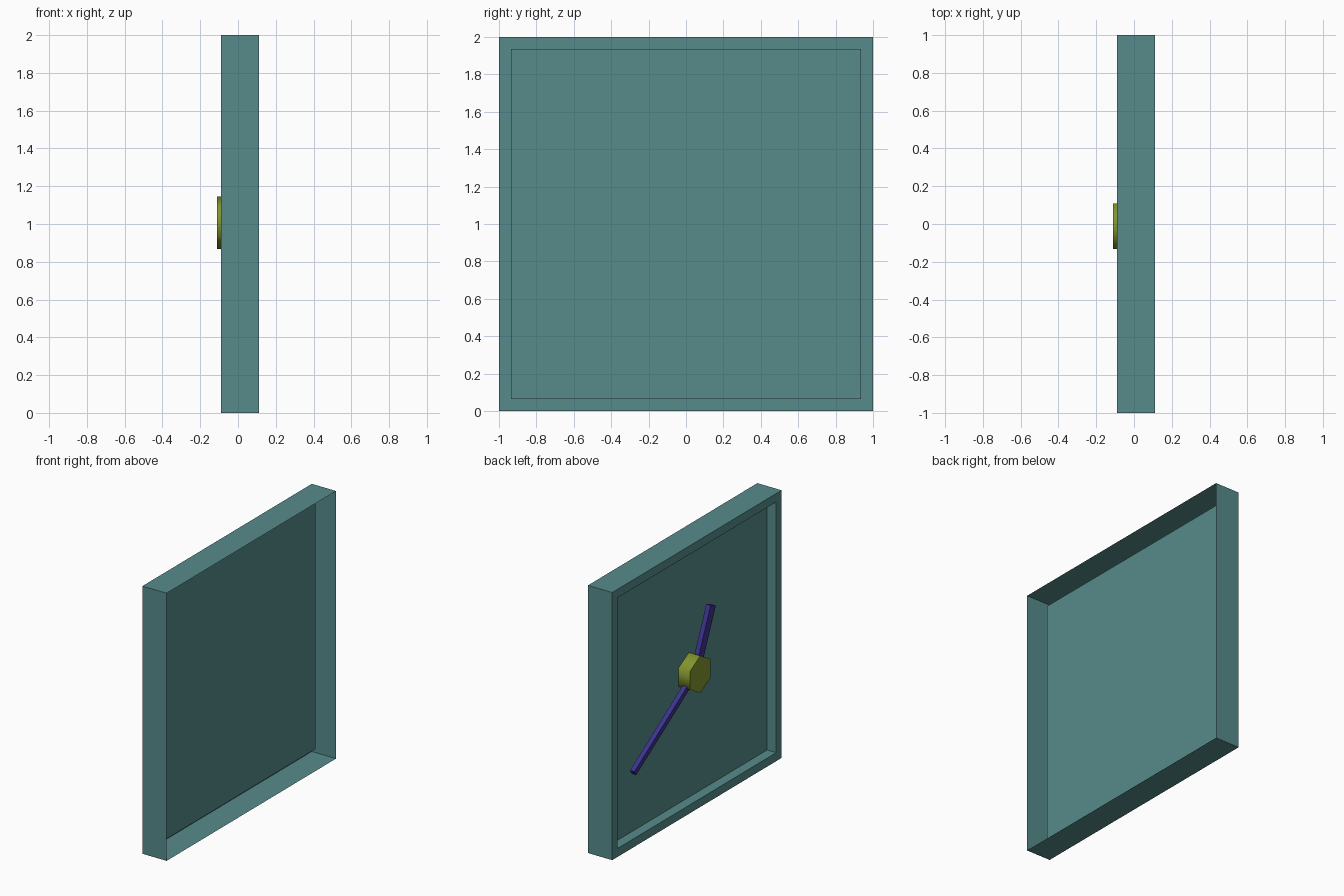
import bpy, bmesh, math
from mathutils import Matrix, Vector

cube = bpy.data.objects.get("Cube")
if cube:
    bpy.data.objects.remove(cube)

FRONT, FLOOR, BACK = -0.09, -0.015, 0.11   # depths along x
HUB = Vector((0, -0.012, 1.007))


def material(name, rgb):
    m = bpy.data.materials.new(name)
    m.use_nodes = True
    m.diffuse_color = (*rgb, 1)
    m.node_tree.nodes["Principled BSDF"].inputs["Base Color"].default_value = (*rgb, 1)
    return m


def finish(bm, name, mat):
    mesh = bpy.data.meshes.new(name)
    bm.to_mesh(mesh)
    bm.free()
    mesh.materials.append(mat)
    obj = bpy.data.objects.new(name, mesh)
    bpy.context.collection.objects.link(obj)
    return obj


teal = material("teal", (0.095, 0.26, 0.26))
olive = material("olive", (0.22, 0.30, 0.026))
indigo = material("indigo", (0.045, 0.032, 0.28))

# Case: thin square shell, open behind, with a recessed dial inside the rim
bm = bmesh.new()
bmesh.ops.create_cube(bm, size=1)
bmesh.ops.scale(bm, vec=(BACK - FRONT, 2, 2), verts=bm.verts)
bmesh.ops.translate(bm, vec=((BACK + FRONT) / 2, 0, 1), verts=bm.verts)
bm.normal_update()
dial = next(f for f in bm.faces if f.normal.x < -0.9)
open_side = next(f for f in bm.faces if f.normal.x > 0.9)
bmesh.ops.delete(bm, geom=[open_side], context='FACES_ONLY')
bmesh.ops.inset_region(bm, faces=[dial], thickness=0.09)
dial = bmesh.ops.extrude_discrete_faces(bm, faces=[dial])["faces"][0]
bmesh.ops.translate(bm, vec=(FLOOR - FRONT, 0, 0), verts=dial.verts)
finish(bm, "case", teal)

# Hub: six-sided cap with softly shaded sides, open where it meets the dial
bm = bmesh.new()
rings = []
for x in (-0.11, FLOOR):
    rings.append([bm.verts.new((x, HUB.y + 0.139 * math.sin(i * math.pi / 3),
                                HUB.z + 0.139 * math.cos(i * math.pi / 3)))
                  for i in range(6)])
top, base = rings
bm.faces.new(top)
for i in range(6):
    j = (i + 1) % 6
    bm.faces.new((top[i], base[i], base[j], top[j])).smooth = True
bmesh.ops.recalc_face_normals(bm, faces=bm.faces)
finish(bm, "hub", olive)


# Hands: straight bars running from the hub axis out to a tip
def hand(name, tip_y, tip_z, width, depth=0.036):
    run = Vector((0, tip_y, tip_z)) - HUB
    bm = bmesh.new()
    bmesh.ops.create_cube(bm, size=1)
    bmesh.ops.scale(bm, vec=(depth, width, run.length), verts=bm.verts)
    bmesh.ops.translate(bm, vec=(-0.085 + depth / 2, 0, run.length / 2), verts=bm.verts)
    turn = Matrix.Rotation(math.atan2(-run.y, run.z), 4, 'X')
    bmesh.ops.transform(bm, matrix=Matrix.Translation(HUB) @ turn, verts=bm.verts)
    finish(bm, name, indigo)


hand("hour_hand", -0.20, 1.444, 0.066)
hand("minute_hand", 0.72, 0.54, 0.04)
